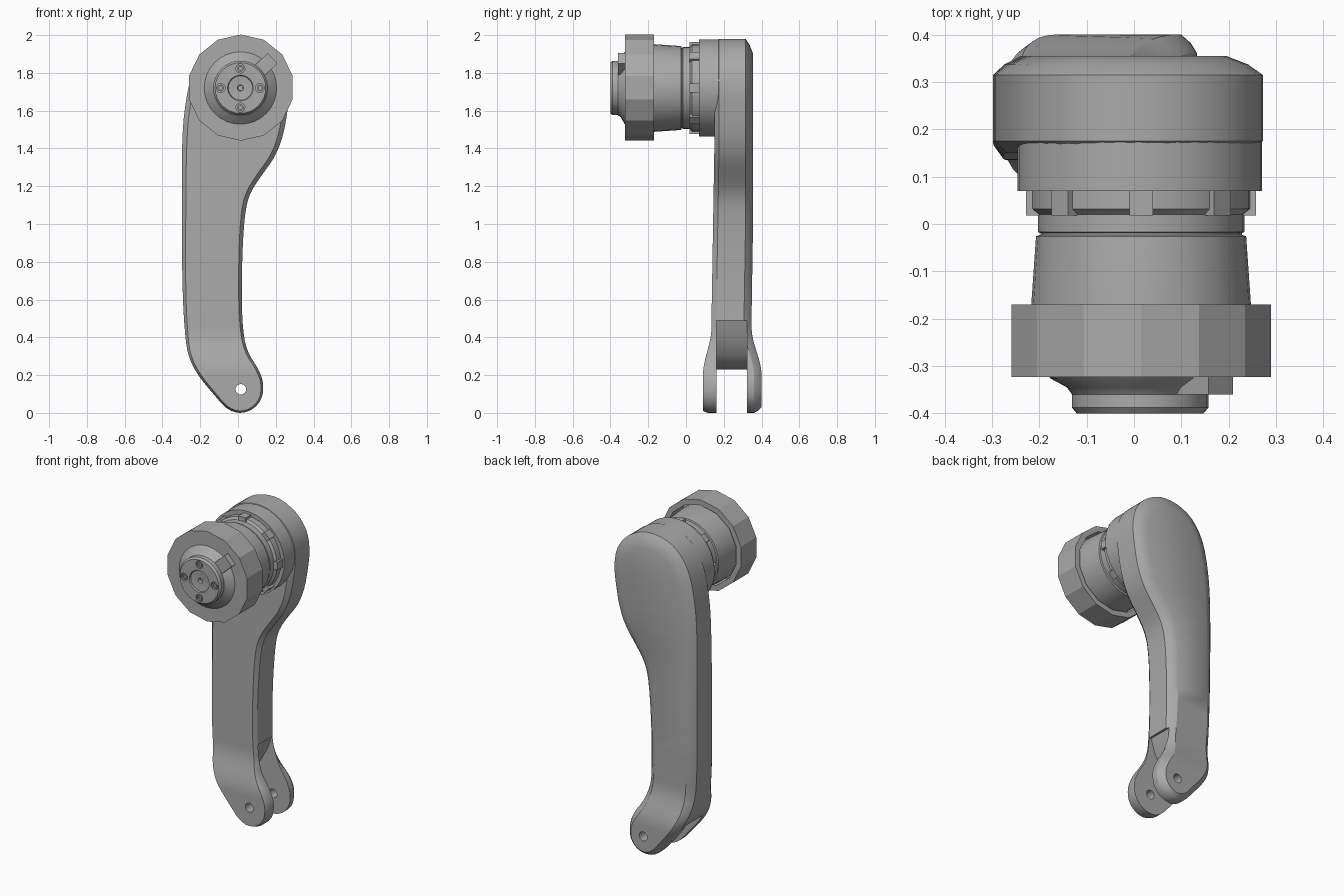
import bpy, bmesh, math
from mathutils import Vector, Matrix

if "Cube" in bpy.data.objects:
    bpy.data.objects.remove(bpy.data.objects["Cube"])

CX, CZ = 0.015, 1.72          # axis of the turned parts
grey = bpy.data.materials.new("mid_grey")
grey.diffuse_color = (0.40, 0.40, 0.40, 1)
grey.use_nodes = True
grey.node_tree.nodes["Principled BSDF"].inputs["Base Color"].default_value = grey.diffuse_color


def finish(name, bm, smooth=True):
    bmesh.ops.recalc_face_normals(bm, faces=bm.faces)
    me = bpy.data.meshes.new(name)
    bm.to_mesh(me)
    bm.free()
    ob = bpy.data.objects.new(name, me)
    bpy.context.collection.objects.link(ob)
    me.materials.append(grey)
    if smooth:
        shade(ob)
    return ob


def activate(ob):
    bpy.ops.object.select_all(action='DESELECT')
    ob.select_set(True)
    bpy.context.view_layer.objects.active = ob


def shade(ob):
    activate(ob)
    bpy.ops.object.shade_smooth_by_angle(angle=math.radians(30))


def turned(name, profile, sides, cx=CX, cz=CZ, smooth=True, phase=0.0):
    """Revolve (radius, y) points about a y axis; radius 0 closes the end."""
    bm = bmesh.new()
    rings = []
    for r, y in profile:
        if r == 0:
            rings.append([bm.verts.new((cx, y, cz))] * sides)
        else:
            a = [phase + 2 * math.pi * i / sides for i in range(sides)]
            rings.append([bm.verts.new((cx + r * math.cos(t), y, cz + r * math.sin(t))) for t in a])
    for p, q in zip(rings, rings[1:]):
        for i in range(sides):
            j = (i + 1) % sides
            bm.faces.new(list(dict.fromkeys((p[i], p[j], q[j], q[i]))))
    return finish(name, bm, smooth)


def block(bm, size, matrix):
    bmesh.ops.create_cube(bm, size=1, matrix=matrix @ Matrix.Diagonal((*size, 1)))


def loft(bm, layers):
    """Skin a stack of equal closed loops and cap both ends."""
    rows = [[bm.verts.new(p) for p in loop] for loop in layers]
    n = len(rows[0])
    for p, q in zip(rows, rows[1:]):
        for i in range(n):
            bm.faces.new((p[i], p[(i + 1) % n], q[(i + 1) % n], q[i]))
    bm.faces.new(rows[0])
    bm.faces.new(rows[-1])


def cut(ob, cutter):
    m = ob.modifiers.new("cut", 'BOOLEAN')
    m.operation, m.solver, m.object = 'DIFFERENCE', 'EXACT', cutter
    activate(ob)
    bpy.ops.object.modifier_apply(modifier=m.name)
    bpy.data.objects.remove(cutter, do_unlink=True)


def spline(pts, steps=3):
    """Closed smooth curve through the points."""
    out, n = [], len(pts)
    for i in range(n):
        a, b, c, d = (Vector(pts[(i + k) % n]) for k in (-1, 0, 1, 2))
        for s in range(steps):
            t = s / steps
            out.append(0.5 * (2 * b + (c - a) * t + (2 * a - 5 * b + 4 * c - d) * t * t
                              + (3 * b - a - 3 * c + d) * t ** 3))
    return out


def clamp(v):
    return max(0.0, min(1.0, v))


# arm: curved outline with a domed back, widening into a fork at the foot
outline = spline([
    (0.262, 1.60), (0.235, 1.46), (0.19, 1.35), (0.12, 1.25), (0.065, 1.16), (0.038, 1.05),
    (0.024, 0.85), (0.02, 0.6), (0.03, 0.42), (0.055, 0.32), (0.105, 0.235), (0.132, 0.16),
    (0.125, 0.08), (0.08, 0.022), (0.01, 0.0), (-0.06, 0.025), (-0.13, 0.1), (-0.21, 0.2),
    (-0.26, 0.3), (-0.28, 0.42), (-0.293, 0.65), (-0.297, 1.0), (-0.296, 1.4), (-0.28, 1.62),
    (-0.24, 1.80), (-0.16, 1.92), (-0.05, 1.973), (0.07, 1.975), (0.18, 1.92), (0.25, 1.83),
    (0.272, 1.72)])


def inset_loop(scale, y):
    loop, n = [], len(outline)
    for i, p in enumerate(outline):
        d = (outline[(i + 1) % n] - outline[i - 1]).normalized()
        k = scale * (0.03 + 0.05 * clamp(p.y / 1.8))
        loop.append((p.x + d.y * k, y, p.y - d.x * k))
    return loop


bm = bmesh.new()
loft(bm, [inset_loop(0.35, 0.135), inset_loop(0, 0.16), inset_loop(0, 0.315),
          inset_loop(0.4, 0.337), inset_loop(1, 0.355)])
for z in (0.2, 0.26, 0.32, 0.38, 0.45, 1.0, 1.4):
    bmesh.ops.bisect_plane(bm, geom=bm.verts[:] + bm.edges[:] + bm.faces[:],
                           plane_co=(0, 0, z), plane_no=(0, 0, 1))
for v in bm.verts:
    t = clamp((0.45 - v.co.z) / 0.25)
    t = t * t * (3 - 2 * t)
    if v.co.y < 0.24:
        v.co.y += 0.015 * clamp((v.co.z - 0.5) / 0.9) - 0.045 * t
    else:
        v.co.y += 0.045 * t - 0.008 * clamp((1.0 - v.co.z) / 0.5) * (1 - t)
bmesh.ops.triangulate(bm, faces=bm.faces[:])
arm = finish("arm", bm, smooth=False)

# fork slot with a sloping roof
roof = [(0.4, -0.2), (0.4, 0.49), (0.01, 0.49), (-0.02, 0.40), (-0.07, 0.31),
        (-0.13, 0.25), (-0.2, 0.23), (-0.5, 0.23), (-0.5, -0.2)]
bm = bmesh.new()
loft(bm, [[(x, y, z) for x, z in roof] for y in (0.162, 0.322)])
cut(arm, finish("slot_cutter", bm, False))
# pin hole through both fork cheeks
cut(arm, turned("pin_cutter", [(0, 0), (0.028, 0), (0.028, 0.6), (0, 0.6)], 16, 0.015, 0.125, False))
shade(arm)

# round housing on the arm head
turned("head_housing", [(0, 0.07), (0.258, 0.07), (0.258, 0.25), (0, 0.25)], 40, 0.012, CZ)

# crown ring with eight ridges
turned("crown_ring", [(0, 0.018), (0.215, 0.018), (0.232, 0.032), (0.232, 0.08), (0, 0.08)], 32)
bm = bmesh.new()
for i in range(8):
    spin = Matrix.Translation((CX, 0, CZ)) @ Matrix.Rotation(i * math.pi / 4, 4, 'Y')
    block(bm, (0.05, 0.055, 0.05), spin @ Matrix.Translation((0, 0.0455, 0.218)))
finish("crown_ridges", bm, False)

# tapered sleeve with a thin groove
turned("sleeve", [(0, 0.03), (0.218, 0.03), (0.218, -0.017), (0.213, -0.019), (0.213, -0.023),
                  (0.222, -0.026), (0.232, -0.17), (0.232, -0.29), (0, -0.29)], 32)

# faceted collar, hollow at the back
turned("collar", [(0, -0.28), (0.247, -0.28), (0.247, -0.17), (0.281, -0.17), (0.281, -0.323),
                  (0, -0.323)], 14, cz=1.722, smooth=False, phase=math.pi / 14)

# hub with flared base, chamfered rim and shallow centre dish
hub = turned("hub", [(0, -0.31), (0.20, -0.31), (0.19, -0.326), (0.155, -0.345), (0.144, -0.36),
                     (0.144, -0.388), (0.134, -0.40), (0.068, -0.40), (0.064, -0.392),
                     (0.016, -0.388), (0.014, -0.37), (0, -0.37)], 32, 0.013, CZ, smooth=False)
for i in range(4):
    a = i * math.pi / 2
    bx, bz = 0.013 + 0.104 * math.cos(a), CZ + 0.104 * math.sin(a)
    cut(hub, turned("bolt_cutter", [(0, -0.5), (0.024, -0.5), (0.024, -0.385), (0, -0.385)],
                    14, bx, bz, False))
    # socket bolt in each hole
    turned("bolt", [(0, -0.38), (0.018, -0.38), (0.018, -0.397), (0.010, -0.397),
                    (0.010, -0.388), (0, -0.388)], 12, bx, bz)
shade(hub)

# locating key on the collar face
bm = bmesh.new()
block(bm, (0.075, 0.05, 0.11), Matrix.Translation((CX, 0, CZ))
      @ Matrix.Rotation(math.radians(47), 4, 'Y') @ Matrix.Translation((0, -0.335, 0.175)))
finish("locating_key", bm, False)
